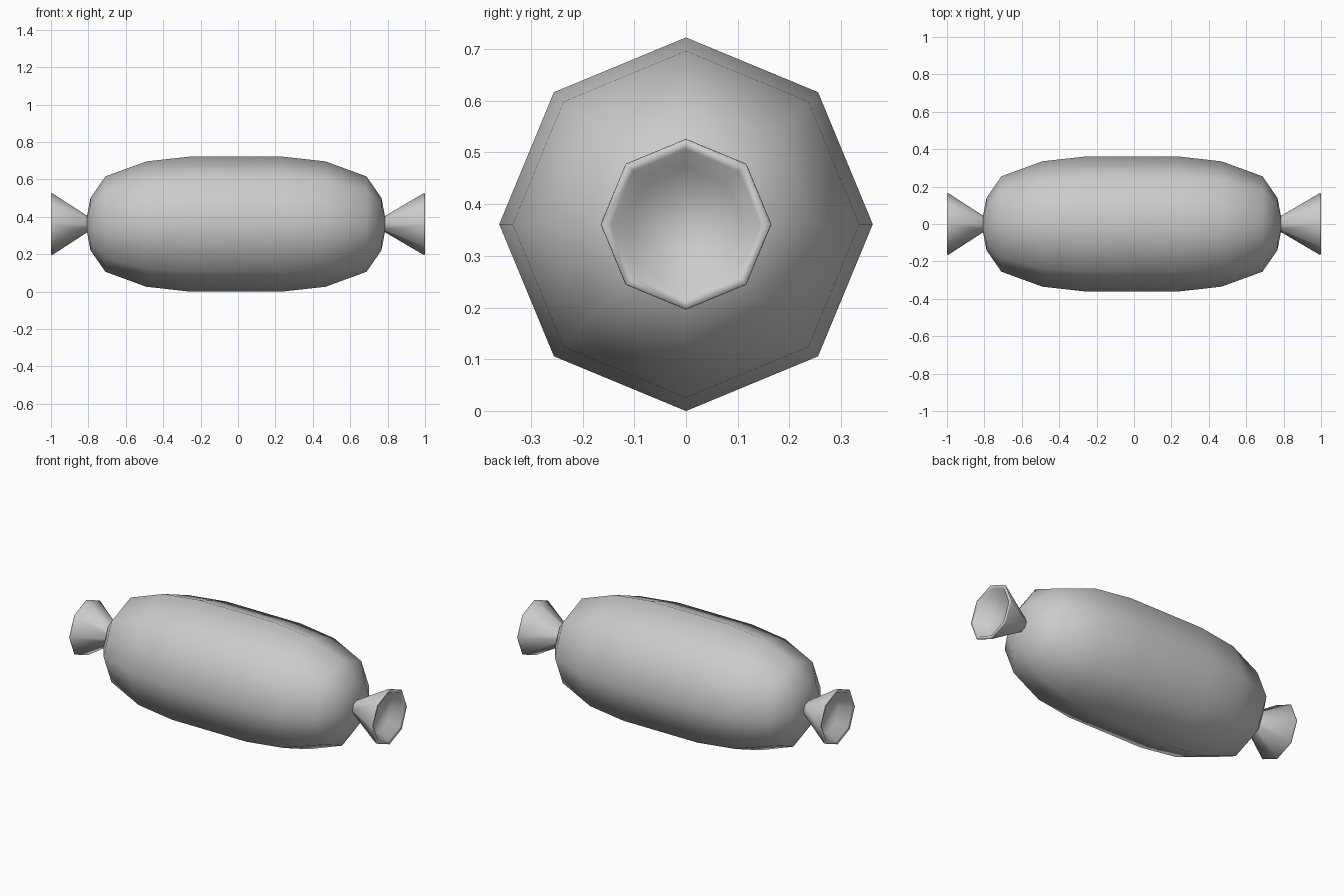
import bpy, bmesh, math

if "Cube" in bpy.data.objects:
    bpy.data.objects.remove(bpy.data.objects["Cube"])

SIDES = 8
CENTRE_Z = 0.361

grey = bpy.data.materials.new("wrapper_grey")
grey.use_nodes = True
colour = (0.6, 0.6, 0.6, 1)
grey.diffuse_color = colour
grey.node_tree.nodes["Principled BSDF"].inputs["Base Color"].default_value = colour


def lathe(name, profile):
    """Turn (x, radius) points around the long axis and close both ends."""
    bm = bmesh.new()
    rings = []
    for x, r in profile:
        angles = [2 * math.pi * i / SIDES for i in range(SIDES)]
        rings.append([bm.verts.new((x, r * math.sin(a), CENTRE_Z + r * math.cos(a)))
                      for a in angles])
    for a, b in zip(rings, rings[1:]):
        for i in range(SIDES):
            j = (i + 1) % SIDES
            bm.faces.new((a[i], a[j], b[j], b[i]))
    bm.faces.new(rings[0])
    bm.faces.new(rings[-1])
    bmesh.ops.recalc_face_normals(bm, faces=bm.faces)
    for f in bm.faces:
        f.smooth = True
    mesh = bpy.data.meshes.new(name)
    bm.to_mesh(mesh)
    bm.free()
    mesh.materials.append(grey)
    obj = bpy.data.objects.new(name, mesh)
    bpy.context.collection.objects.link(obj)
    return obj


# Rounded sweet body, sitting slightly off centre between the twists
half = [(0.246, 0.361), (0.479, 0.335), (0.698, 0.255), (0.778, 0.14), (0.796, 0.045)]
shift = -0.011
body = [(shift - x, r) for x, r in reversed(half)] + [(shift + x, r) for x, r in half]
lathe("candy_body", body)

# Flared wrapper twists with a hollow mouth
for side, name, root in ((1, "left_twist", 0.78), (-1, "right_twist", 0.80)):
    flare = [(root - 0.02, 0.03), (root, 0.04), (0.993, 0.165), (1.0, 0.163),
             (0.995, 0.145), (0.93, 0.112)]
    lathe(name, [(side * x, r) for x, r in flare])
